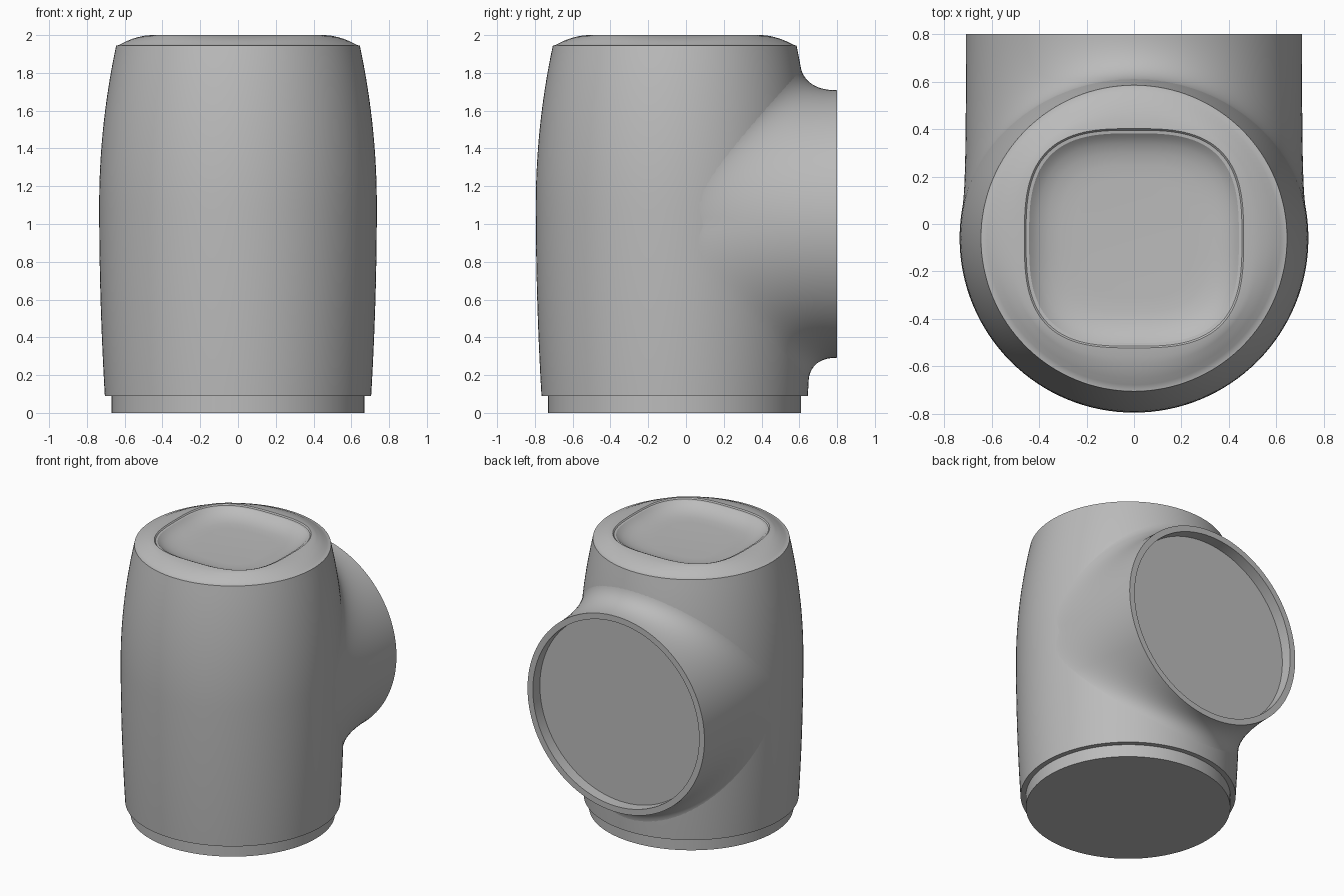
import bpy, bmesh, math

cube = bpy.data.objects.get("Cube")
if cube:
    bpy.data.objects.remove(cube, do_unlink=True)

CY = -0.06          # y of the upright axis
MID = 1.0           # height of the side opening
TUBE_R = 0.708
BACK = 0.8
N = 128

grey = bpy.data.materials.new("plain grey")
grey.use_nodes = True
grey.diffuse_color = (0.5, 0.5, 0.5, 1)
grey.node_tree.nodes["Principled BSDF"].inputs["Base Color"].default_value = (0.5, 0.5, 0.5, 1)


def loft(name, rings, cap_start=False, cap_end=False, angle=35):
    """Skin a list of closed rings of points into one smooth object."""
    bm = bmesh.new()
    loops = [[bm.verts.new(p) for p in ring] for ring in rings]
    for a, b in zip(loops, loops[1:]):
        for i in range(len(a)):
            j = (i + 1) % len(a)
            bm.faces.new((a[i], a[j], b[j], b[i]))
    if cap_start:
        bm.faces.new(loops[0][::-1])
    if cap_end:
        bm.faces.new(loops[-1])
    bmesh.ops.recalc_face_normals(bm, faces=bm.faces)
    mesh = bpy.data.meshes.new(name)
    bm.to_mesh(mesh)
    bm.free()
    mesh.materials.append(grey)
    obj = bpy.data.objects.new(name, mesh)
    bpy.context.collection.objects.link(obj)
    bpy.ops.object.select_all(action='DESELECT')
    obj.select_set(True)
    bpy.context.view_layer.objects.active = obj
    bpy.ops.object.shade_smooth_by_angle(angle=math.radians(angle))
    return obj


def level_ring(r, z, power=2.0):
    """Level ring: a circle for power 2, a rounded square above that."""
    pts = []
    for i in range(N):
        a = math.tau * i / N
        c, s = math.cos(a), math.sin(a)
        k = r / (abs(c) ** power + abs(s) ** power) ** (1 / power)
        pts.append((k * c, CY + k * s, z))
    return pts


def body_radius(z):
    if z > 1.1:
        return 0.735 - 0.09 * ((z - 1.1) / 0.845) ** 2
    return 0.735 - 0.03 * ((1.1 - z) / 1.01) ** 2


# Barrel body with a narrower foot
heights = [0.09 + 1.855 * i / 32 for i in range(33)]
rings = [level_ring(0.67, 0), level_ring(0.67, 0.09)]
rings += [level_ring(body_radius(z), z) for z in heights]
loft("body", rings, cap_start=True)

# Domed lid turning from round to a rounded square, with a dished centre
lid = [(0.645, 1.945, 2), (0.632, 1.947, 2), (0.618, 1.954, 2), (0.59, 1.968, 2.05),
       (0.56, 1.98, 2.15), (0.53, 1.989, 2.3), (0.5, 1.996, 2.6), (0.462, 2.0, 3),
       (0.455, 1.992, 3), (0.442, 1.99, 3), (0.425, 1.974, 3), (0.4, 1.958, 3),
       (0.36, 1.942, 3), (0.31, 1.934, 3), (0.25, 1.931, 3)]
loft("lid", [level_ring(*p) for p in lid], cap_end=True, angle=28)


# Side branch, blended into the barrel by a curve along every direction
def body_back(rho, c, s):
    x, z = rho * c, MID + rho * s
    return CY + math.sqrt(max(body_radius(z) ** 2 - x * x, 0))


def side_ring(r, y):
    return [(r * math.cos(math.tau * i / N), y, MID + r * math.sin(math.tau * i / N))
            for i in range(N)]


STEPS = 20
branch = [[] for _ in range(STEPS + 1)]
for i in range(N):
    a = math.tau * i / N
    c, s = math.cos(a), math.sin(a)
    rho = 0.72 + 0.12 * abs(s) ** 1.2
    foot = body_back(rho, c, s)
    slope = (foot - body_back(rho - 0.002, c, s)) / 0.002
    corner = foot + slope * (TUBE_R - rho)
    for k in range(STEPS + 1):
        t = k / STEPS
        u = 1 - t
        y = u * u * (foot - 0.002) + 2 * u * t * corner + t * t * BACK
        r = u * u * rho + (1 - u * u) * TUBE_R
        branch[k].append((r * c, y, MID + r * s))
branch += [side_ring(0.665, BACK), side_ring(0.665, 0.72)]
loft("side_branch", branch, cap_end=True)
